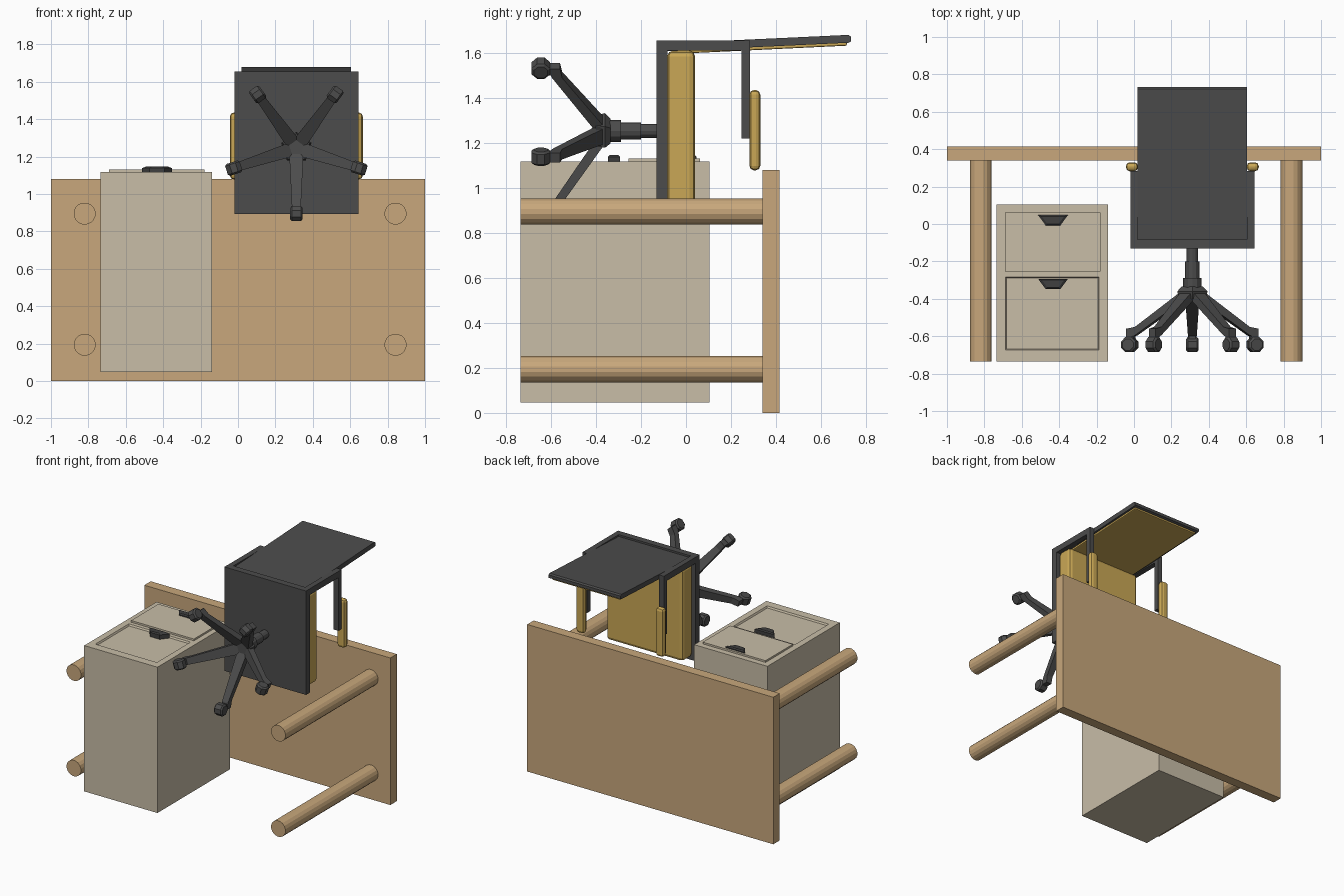
import bpy, bmesh, math
from mathutils import Vector, Matrix

if "Cube" in bpy.data.objects:
    bpy.data.objects.remove(bpy.data.objects["Cube"])


def mat(name, r, g, b):
    m = bpy.data.materials.new(name)
    m.diffuse_color = (r, g, b, 1)
    m.use_nodes = True
    m.node_tree.nodes["Principled BSDF"].inputs["Base Color"].default_value = m.diffuse_color
    return m


WOOD = mat("wood", .58, .39, .20)
CASE = mat("beige_cabinet", .58, .51, .386)
DARK = mat("dark_grey", .072, .072, .072)
HANDLE = mat("handle_black", .05, .05, .05)
GOLD = mat("mustard_cushion", .59, .39, .092)


def finish(name, bm, m, bevel=0, segs=2):
    if bevel:
        bmesh.ops.bevel(bm, geom=bm.edges[:], offset=bevel, segments=segs,
                        profile=.5, affect='EDGES')
    bmesh.ops.recalc_face_normals(bm, faces=bm.faces[:])
    me = bpy.data.meshes.new(name)
    bm.to_mesh(me)
    bm.free()
    me.materials.append(m)
    ob = bpy.data.objects.new(name, me)
    bpy.context.collection.objects.link(ob)
    return ob


def loft(name, rings, m, bevel=0):
    """Skin a list of equal-length point rings and cap both ends."""
    bm = bmesh.new()
    vs = [[bm.verts.new(p) for p in ring] for ring in rings]
    n = len(vs[0])
    for a, b in zip(vs, vs[1:]):
        for i in range(n):
            j = (i + 1) % n
            bm.faces.new((a[i], a[j], b[j], b[i]))
    bm.faces.new(vs[0])
    bm.faces.new(vs[-1])
    return finish(name, bm, m, bevel)


def box(name, x, y, z, m, bevel=0):
    return loft(name, [[(x[0], y[0], k), (x[1], y[0], k), (x[1], y[1], k), (x[0], y[1], k)]
                       for k in z], m, bevel)


def prism(name, yz, x, m, bevel=0):
    return loft(name, [[(k, a, b) for a, b in yz] for k in x], m, bevel)


def rod(name, x, z, steps, sides, m, start=0.0):
    """Turned part along y: steps are (y, radius)."""
    ang = [start + 2 * math.pi * i / sides for i in range(sides)]
    return loft(name, [[(x + r * math.cos(a), y, z + r * math.sin(a)) for a in ang]
                       for y, r in steps], m)


# Desk
box("desk_top", (-1, 1), (.34, .415), (0, 1.08), WOOD)
for x in (-.82, .842):
    for z in (.194, .895):
        rod("desk_leg", x, z, [(-.735, .059), (.34, .059)], 16, WOOD, math.pi / 16)

# Cabinet with one recessed and one raised drawer front
cab = box("cabinet", (-.735, -.14), (-.735, .105), (.047, 1.118), CASE)


def rect(x0, x1, y0, y1, z):
    return [(x0, y0, z), (x1, y0, z), (x1, y1, z), (x0, y1, z)]


cutter = loft("drawer_cutter", [rect(-.682, -.193, -.668, -.29, 1.106),
                                rect(-.694, -.181, -.68, -.278, 1.13)], CASE)
mod = cab.modifiers.new("recess", 'BOOLEAN')
mod.object = cutter
mod.operation = 'DIFFERENCE'
mod.solver = 'EXACT'
bpy.context.view_layer.objects.active = cab
bpy.ops.object.modifier_apply(modifier="recess")
bpy.data.objects.remove(cutter)
box("upper_drawer_front", (-.69, -.18), (-.255, .062), (1.115, 1.131), CASE)


def trapezoid(y, s, z):
    return [(-.433 + a * s, y + b * s, z)
            for a, b in ((-.08, .027), (-.04, -.027), (.04, -.027), (.08, .027))]


for y in (.02, -.32):
    loft("drawer_handle", [trapezoid(y, 1, 1.1), trapezoid(y, 1, 1.138),
                           trapezoid(y, .75, 1.146)], HANDLE)

# Chair seat and back
CX, CZ = .312, 1.247
box("seat_plate", (CX - .332, CX + .332), (-.13, -.082), (.893, 1.656), DARK)
box("seat_cushion", (CX - .312, CX + .312), (-.083, .04), (.925, 1.61), GOLD, .025)
prism("back_plate", [(-.09, 1.607), (-.09, 1.642), (.722, 1.68), (.733, 1.672), (.733, 1.65), (.722, 1.645)],
      (CX - .292, CX + .292), DARK)
prism("back_cushion", [(-.06, 1.595), (-.06, 1.615), (.715, 1.65), (.715, 1.632)],
      (CX - .277, CX + .277), GOLD, .006)

# Chair arms: bent bracket and padded rest
for s in (-1, 1):
    prism("arm_bracket", [(-.09, 1.61), (-.09, 1.656), (.284, 1.656), (.284, 1.22),
                          (.246, 1.22), (.246, 1.61)],
          (CX + s * .292, CX + s * .331), DARK)
    x = CX + s * .323
    box("armrest", (x - .032, x + .032), (.282, .33), (1.078, 1.435), GOLD, .02)

# Chair column and hub
rod("seat_column", CX, CZ + .005, [(-.12, .031), (-.2, .031), (-.2, .038), (-.288, .038),
                                   (-.288, .049), (-.36, .049)], 12, DARK)
rod("base_hub", CX, CZ, [(-.335, .06), (-.36, .085), (-.402, .075)], 5, DARK, math.radians(54 + 72 / 2))

# Five star legs, each with a foot block and a caster
for i in range(5):
    a = math.radians(-90 + 72 * i)
    u = Vector((math.cos(a), 0, math.sin(a)))
    t = Vector((-math.sin(a), 0, math.cos(a)))
    c = Vector((CX, 0, CZ))

    def P(r, w, y):
        return c + u * r + t * w + Vector((0, y, 0))

    def section(r, y0, y1, w):
        return [P(r, -w, y0), P(r, w, y0), P(r, w, y1), P(r, -w, y1)]

    loft("star_leg", [section(.03, -.345, -.4, .038), section(.315, -.55, -.595, .024),
                      section(.365, -.56, -.615, .022)], DARK)
    loft("caster_stem", [[P(r, w, y) for r, w in ((.325, -.018), (.325, .018), (.362, .018), (.362, -.018))]
                         for y in (-.59, -.65)], DARK)
    ring = [math.radians(22.5 + 45 * k) for k in range(8)]
    loft("caster_wheel", [[P(.352 + r * math.cos(b), w, -.645 + r * math.sin(b)) for b in ring]
                          for w, r in ((-.033, .033), (-.024, .044), (.024, .044), (.033, .033))], DARK)
